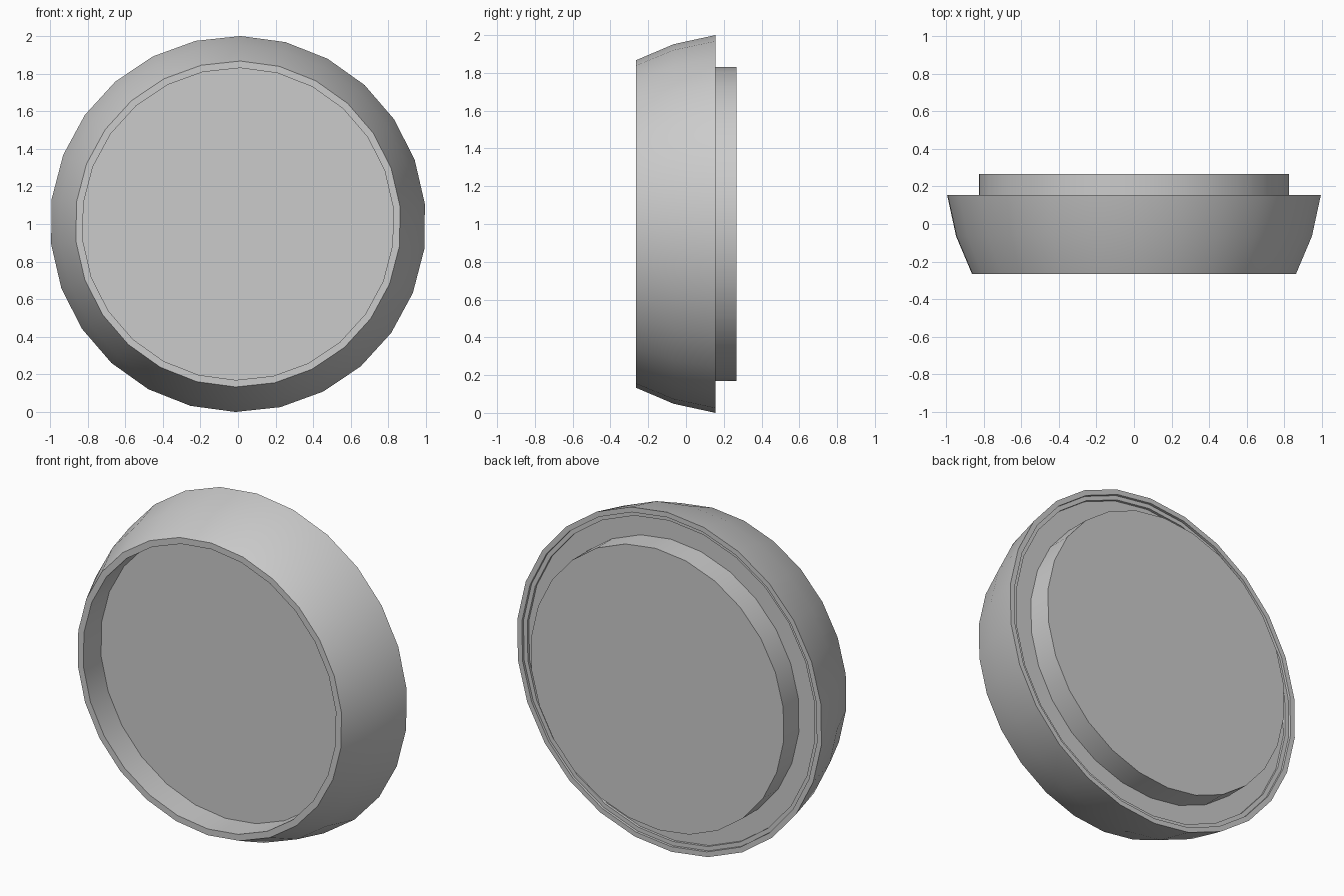
import bpy, bmesh, math

SIDES = 26
CENTRE_Z = 1.0
PHASE = math.radians(0.8)

if "Cube" in bpy.data.objects:
    bpy.data.objects.remove(bpy.data.objects["Cube"], do_unlink=True)

grey = bpy.data.materials.new("plain_grey")
grey.use_nodes = True
colour = (0.6, 0.6, 0.6, 1)
grey.diffuse_color = colour
for node in grey.node_tree.nodes:
    if node.type == "BSDF_PRINCIPLED":
        node.inputs["Base Color"].default_value = colour


def lathe(name, profile, capped=False):
    """Turn (radius, y) points around the y axis into an object."""
    bm = bmesh.new()
    rings = []
    for r, y in profile:
        ring = []
        for i in range(SIDES):
            a = PHASE + math.tau * i / SIDES
            ring.append(bm.verts.new((r * math.sin(a), y, CENTRE_Z + r * math.cos(a))))
        rings.append(ring)
    for low, high in zip(rings, rings[1:]):
        for i in range(SIDES):
            j = (i + 1) % SIDES
            bm.faces.new((low[i], high[i], high[j], low[j]))
    if capped:
        bm.faces.new(rings[0])
        bm.faces.new(rings[-1][::-1])
        bmesh.ops.recalc_face_normals(bm, faces=bm.faces)
    mesh = bpy.data.meshes.new(name)
    bm.to_mesh(mesh)
    bm.free()
    mesh.materials.append(grey)
    obj = bpy.data.objects.new(name, mesh)
    bpy.context.collection.objects.link(obj)
    bpy.ops.object.select_all(action="DESELECT")
    obj.select_set(True)
    bpy.context.view_layer.objects.active = obj
    bpy.ops.object.shade_smooth_by_angle(angle=math.radians(30))
    return obj


# Flared outer rim: front bore, curved flank, stepped back face
lathe("outer_rim", [
    (0.83, -0.1), (0.83, -0.265), (0.867, -0.265), (0.952, -0.065), (1.0, 0.155),
    (0.97, 0.155), (0.97, 0.14), (0.945, 0.14), (0.945, 0.125), (0.83, 0.125),
])

# Solid centre disc: recessed at the front, standing proud at the back
lathe("centre_disc", [(0.83, -0.1), (0.83, 0.267)], capped=True)
